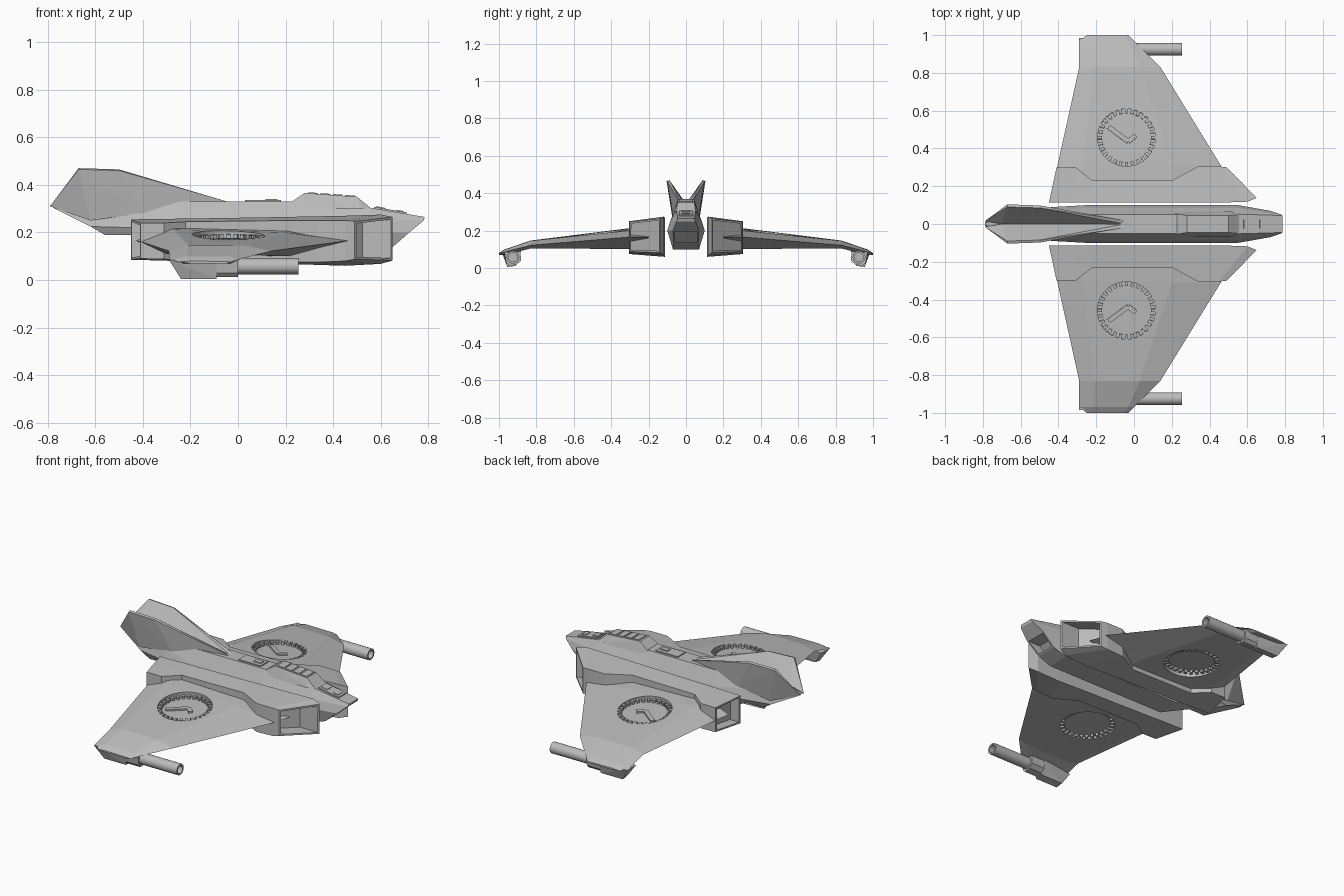
import bpy, bmesh, math
from mathutils import Vector, Matrix

if "Cube" in bpy.data.objects:
    bpy.data.objects.remove(bpy.data.objects["Cube"])

GREY = bpy.data.materials.new("hull_grey")
GREY.use_nodes = True
GREY.diffuse_color = (0.5, 0.5, 0.5, 1)
GREY.node_tree.nodes["Principled BSDF"].inputs["Base Color"].default_value = (0.5, 0.5, 0.5, 1)


def finish(name, bm, mirror=True):
    """Turn a bmesh into a named object, optionally mirrored across y."""
    bmesh.ops.recalc_face_normals(bm, faces=bm.faces)
    me = bpy.data.meshes.new(name)
    bm.to_mesh(me)
    bm.free()
    me.materials.append(GREY)
    ob = bpy.data.objects.new(name, me)
    bpy.context.collection.objects.link(ob)
    if mirror:
        mod = ob.modifiers.new("mirror", 'MIRROR')
        mod.use_axis = (False, True, False)
    return ob


def loft(bm, rings):
    """Skin closed rings of equal length; returns the vertex rings."""
    vs = [[bm.verts.new(p) for p in r] for r in rings]
    n = len(vs[0])
    for a, b in zip(vs, vs[1:]):
        for i in range(n):
            j = (i + 1) % n
            bm.faces.new((a[i], a[j], b[j], b[i]))
    return vs


def hollow(bm, face, rim, depth):
    """Inset an end face and push the inside along x to make a duct."""
    bmesh.ops.inset_region(bm, faces=[face], thickness=rim)
    out = bmesh.ops.extrude_face_region(bm, geom=[face])["geom"]
    bmesh.ops.translate(bm, vec=(depth, 0, 0),
                        verts=[g for g in out if isinstance(g, bmesh.types.BMVert)])
    bmesh.ops.delete(bm, geom=[face], context='FACES_ONLY')


def hull(bm, pts):
    vs = [bm.verts.new(p) for p in pts]
    out = bmesh.ops.convex_hull(bm, input=vs)
    bmesh.ops.delete(bm, geom=out["geom_interior"], context='VERTS')


def box(bm, centre, size, turn=Matrix.Identity(4)):
    bmesh.ops.create_cube(bm, size=1, matrix=Matrix.Translation(centre) @ turn
                          @ Matrix.Diagonal((*size, 1)))


def cylinder(bm, matrix, r, depth, sides=32):
    bmesh.ops.create_cone(bm, cap_ends=True, segments=sides, radius1=r, radius2=r,
                          depth=depth, matrix=matrix)


# Fuselage: half sections from roof to keel, slanted at tail and chin intake
half_sections = [
    [(-.79, .008, .315), (-.77, .02, .30), (-.62, .06, .225), (-.56, .06, .19)],
    [(-.45, .045, .33), (-.45, .07, .28), (-.43, .09, .22), (-.45, .06, .19)],
    [(-.25, .05, .33), (-.25, .085, .25), (-.25, .1, .2), (-.25, .07, .1)],
    [(.22, .05, .33), (.22, .085, .25), (.22, .1, .2), (.22, .07, .1)],
    [(.55, .052, .305), (.55, .085, .25), (.55, .1, .2), (.55, .07, .1)],
    [(.785, .045, .265), (.78, .05, .25), (.72, .07, .2), (.64, .065, .13)],
]
bm = bmesh.new()
rings = loft(bm, [h + [(x, -y, z) for x, y, z in reversed(h)] for h in half_sections])
for ring in (rings[0], rings[-1]):
    caps = [bm.faces.new((ring[i], ring[i + 1], ring[6 - i], ring[7 - i])) for i in range(3)]
bmesh.ops.recalc_face_normals(bm, faces=bm.faces)
hollow(bm, caps[2], .012, -.08)
finish("fuselage", bm, False)

# Canopy with four raised panes
bm = bmesh.new()
hull(bm, [(x, s * y, z) for s in (1, -1) for x, y, z in
          [(.22, .055, .325), (.28, .045, .366), (.5, .045, .35), (.555, .05, .305),
           (.28, .065, .3), (.52, .065, .3)]])
finish("canopy", bm, False)
bm = bmesh.new()
tilt = Matrix.Rotation(.073, 4, 'Y')
for i in range(4):
    x = .315 + i * .052
    box(bm, (x, 0, .366 - (x - .28) * .073), (.042, .075, .008), tilt)
finish("canopy_panes", bm, False)

# Spine hatch and nose hatch, each a plate with a frame
bm = bmesh.new()
box(bm, (.105, 0, .332), (.15, .075, .008))
box(bm, (.14, 0, .337), (.05, .03, .008))
slope = Matrix.Rotation(.17, 4, 'Y')
box(bm, (.64, 0, .292), (.14, .075, .008), slope)
box(bm, (.6, 0, .302), (.04, .045, .009), slope)
box(bm, (.68, 0, .288), (.03, .045, .009), slope)
finish("hatches", bm, False)

# V tail fins
bm = bmesh.new()
hull(bm, [(-.05, 0, .325), (-.05, .02, .331), (-.5, .085, .465), (-.5, .098, .46),
          (-.67, .09, .47), (-.67, .104, .465), (-.79, .015, .31), (-.7, 0, .345),
          (-.62, .07, .25), (-.4, .07, .28), (-.4, 0, .28)])
finish("tail_fin", bm)

# Engine nacelles: (inner x, outer x, inner y, outer y, tops, bottoms)
stations = [
    (-.45, -.41, .115, .3, .255, .24, .085, .09),
    (-.32, -.31, .113, .3, .257, .24, .082, .088),
    (-.22, -.22, .113, .23, .258, .245, .078, .08),
    (.2, .2, .113, .23, .265, .25, .068, .075),
    (.45, .34, .113, .305, .27, .25, .06, .075),
    (.6, .45, .118, .305, .275, .25, .068, .08),
    (.65, .49, .138, .3, .265, .247, .082, .088),
]
bm = bmesh.new()
rings = loft(bm, [[(xi, yi, ti), (xo, yo, to), (xo, yo, bo), (xi, yi, bi)]
                  for xi, xo, yi, yo, ti, to, bi, bo in stations])
rear, front = bm.faces.new(rings[0]), bm.faces.new(rings[-1])
bmesh.ops.recalc_face_normals(bm, faces=bm.faces)
hollow(bm, rear, .014, .06)
hollow(bm, front, .014, -.12)
finish("nacelle", bm)

# Wings: faceted sections from root to drooped tip
bm = bmesh.new()
rings = loft(bm, [[(x, y, z) for x, z in sec] for y, sec in [
    (.2, [(.49, .165), (.22, .208), (-.3, .222), (-.43, .165), (-.3, .11), (.22, .1)]),
    (.31, [(.46, .165), (.2, .2), (-.27, .212), (-.405, .16), (-.3, .11), (.2, .102)]),
    (.83, [(.14, .122), (.03, .146), (-.21, .147), (-.29, .122), (-.24, .107), (.06, .105)]),
    (.97, [(0, .086), (-.03, .098), (-.22, .1), (-.29, .086), (-.24, .07), (-.03, .07)]),
    (1.0, [(-.03, .076), (-.05, .078), (-.2, .08), (-.25, .076), (-.2, .07), (-.05, .07)])]])
for ring in (rings[0], rings[-1]):
    bm.faces.new(ring)
wing = finish("wing", bm, False)

# Fan opening cut through the wing
fan_frame = Matrix.Translation((-.04, .455, .148)) @ Matrix.Rotation(-.07, 4, 'X')
bm = bmesh.new()
cylinder(bm, fan_frame, .153, .3, 48)
cutter = finish("fan_cutter", bm, False)
cutter.hide_render = True
cut = wing.modifiers.new("fan_opening", 'BOOLEAN')
cut.operation, cut.object, cut.solver = 'DIFFERENCE', cutter, 'EXACT'
bpy.context.view_layer.objects.active = wing
bpy.ops.object.modifier_apply(modifier=cut.name)
bpy.data.objects.remove(cutter)
wing.modifiers.new("mirror", 'MIRROR').use_axis = (False, True, False)

# Fan floor, ring of teeth and bent centre rib
bm = bmesh.new()
cylinder(bm, fan_frame, .154, .035, 48)
for i in range(28):
    turn = Matrix.Rotation(i * math.tau / 28, 4, 'Z')
    box(bm, (0, 0, 0), (1, 1, 1), fan_frame @ turn @ Matrix.Translation((.142, 0, 0))
        @ Matrix.Diagonal((.026, .016, .068, 1)))
for length, angle in ((.13, 2.5), (.05, .7)):
    turn = Matrix.Rotation(angle, 4, 'Z')
    box(bm, (0, 0, 0), (1, 1, 1), fan_frame @ Matrix.Translation((.01, -.02, .015)) @ turn
        @ Matrix.Translation((length / 2, 0, 0)) @ Matrix.Diagonal((length, .025, .025, 1)))
finish("wing_fan", bm)

# Wing tip gun pods with a collar block
bm = bmesh.new()
hull(bm, [(x, y, z) for x, y, z in
          [(-.29, .9, .085), (-.29, .985, .085), (-.24, .91, .012), (-.24, .955, .005),
           (-.09, .91, .012), (-.09, .955, .005), (-.09, .88, .095), (-.09, .975, .085)]])
hull(bm, [(x, y, z) for x in (-.09, 0) for y, z in
          [(.885, .09), (.97, .085), (.962, .03), (.945, .012), (.905, .018), (.882, .04)]])
finish("gun_pod", bm)

# Hollow gun barrels
bm = bmesh.new()
along_x = Matrix.Rotation(math.pi / 2, 4, 'Y')
cylinder(bm, Matrix.Translation((.115, .925, .058)) @ along_x, .034, .28, 20)
bm.faces.ensure_lookup_table()
muzzle = max(bm.faces, key=lambda f: f.calc_center_median().x)
hollow(bm, muzzle, .01, -.06)
barrel = finish("gun_barrel", bm)
barrel.select_set(True)
bpy.context.view_layer.objects.active = barrel
bpy.ops.object.shade_smooth_by_angle(angle=math.radians(35))
